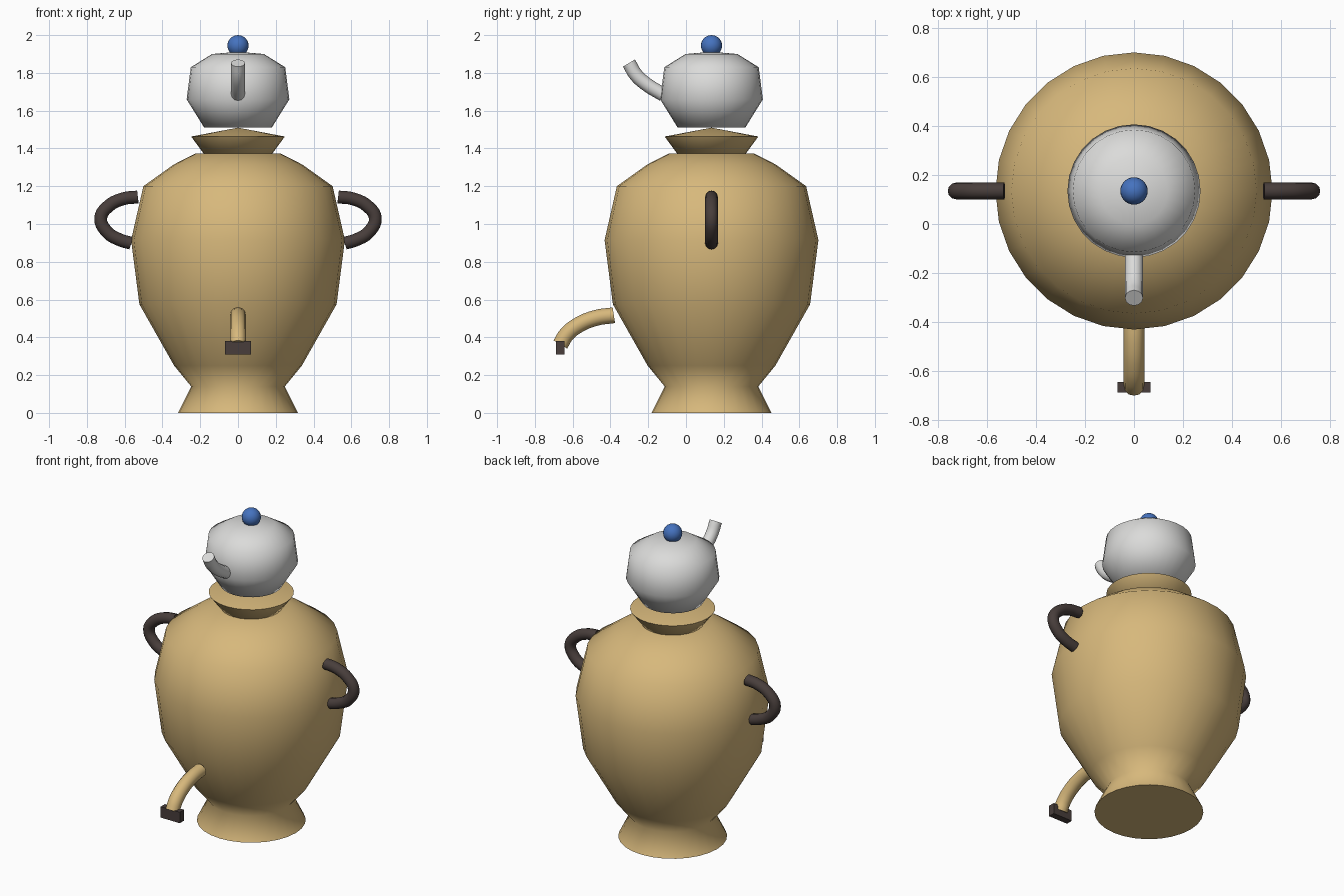
import bpy, bmesh, math

if "Cube" in bpy.data.objects:
    bpy.data.objects.remove(bpy.data.objects["Cube"])

YC = 0.135  # centre axis of the urn in y


def material(name, rgb):
    m = bpy.data.materials.new(name)
    m.diffuse_color = (*rgb, 1)
    m.use_nodes = True
    m.node_tree.nodes["Principled BSDF"].inputs["Base Color"].default_value = m.diffuse_color
    return m


BRASS = material("tan_brass", (0.68, 0.48, 0.20))
SILVER = material("light_grey", (0.71, 0.71, 0.70))
DARK = material("dark_brown", (0.065, 0.048, 0.044))
BLUE = material("blue", (0.06, 0.17, 0.52))


def finish(bm, name, mat, angle=70):
    bmesh.ops.recalc_face_normals(bm, faces=bm.faces)
    me = bpy.data.meshes.new(name)
    bm.to_mesh(me)
    bm.free()
    me.materials.append(mat)
    ob = bpy.data.objects.new(name, me)
    bpy.context.collection.objects.link(ob)
    bpy.ops.object.select_all(action='DESELECT')
    ob.select_set(True)
    bpy.context.view_layer.objects.active = ob
    bpy.ops.object.shade_smooth_by_angle(angle=math.radians(angle))
    return ob


def lathe(name, profile, mat, n=28):
    """Revolve (radius, z) points about the urn axis; radius 0 makes a tip."""
    bm = bmesh.new()
    rings = []
    for r, z in profile:
        if r == 0:
            rings.append([bm.verts.new((0, YC, z))] * n)
        else:
            rings.append([bm.verts.new((r * math.cos(2 * math.pi * i / n),
                                        YC + r * math.sin(2 * math.pi * i / n), z))
                          for i in range(n)])
    for a, b in zip(rings, rings[1:]):
        for i in range(n):
            j = (i + 1) % n
            quad = [a[i], a[j], b[j], b[i]]
            bm.faces.new(list(dict.fromkeys(quad)))
    for ring in (rings[0], rings[-1]):
        if ring[0] is not ring[1]:
            bm.faces.new(ring)
    return finish(bm, name, mat)


def tube(name, pts, radius, mat):
    """Round tube along a smooth path, with closed ends."""
    cu = bpy.data.curves.new(name + "_path", 'CURVE')
    cu.dimensions = '3D'
    cu.bevel_depth = radius
    cu.bevel_resolution = 4
    cu.resolution_u = 5
    cu.use_fill_caps = True
    sp = cu.splines.new('BEZIER')
    sp.bezier_points.add(len(pts) - 1)
    for bp, p in zip(sp.bezier_points, pts):
        bp.co = p
        bp.handle_left_type = bp.handle_right_type = 'AUTO'
    tmp = bpy.data.objects.new(name + "_tmp", cu)
    bpy.context.collection.objects.link(tmp)
    bpy.context.view_layer.update()
    me = bpy.data.meshes.new_from_object(
        tmp.evaluated_get(bpy.context.evaluated_depsgraph_get()))
    bm = bmesh.new()
    bm.from_mesh(me)
    bmesh.ops.remove_doubles(bm, verts=bm.verts, dist=1e-5)
    bpy.data.objects.remove(tmp)
    bpy.data.meshes.remove(me)
    return finish(bm, name, mat, 45)


# Urn body with flared foot, and the collar the teapot sits on
lathe("urn_body", [(0.317, 0), (0.248, 0.14), (0.338, 0.25), (0.522, 0.575),
                   (0.566, 0.915), (0.501, 1.20), (0.34, 1.315), (0.228, 1.372)], BRASS)
lathe("collar", [(0.18, 1.37), (0.248, 1.463), (0, 1.51)], BRASS)

# Teapot
lathe("teapot", [(0.18, 1.512), (0.272, 1.66), (0.25, 1.83), (0.137, 1.90),
                 (0, 1.912)], SILVER)
tube("teapot_spout", [(0, -0.12, 1.685), (0, -0.21, 1.74), (0, -0.265, 1.79),
                      (0, -0.302, 1.852)], 0.037, SILVER)

# Lid knob
bm = bmesh.new()
bmesh.ops.create_uvsphere(bm, u_segments=24, v_segments=14, radius=0.056)
bmesh.ops.translate(bm, verts=bm.verts, vec=(0, YC, 1.944))
finish(bm, "lid_knob", BLUE)

# Tap pipe and its key
tube("tap_pipe", [(0, -0.382, 0.517), (0, -0.48, 0.502), (0, -0.575, 0.462),
                  (0, -0.635, 0.412), (0, -0.665, 0.362)], 0.042, BRASS)
bm = bmesh.new()
bmesh.ops.create_cube(bm, size=1)
bmesh.ops.scale(bm, verts=bm.verts, vec=(0.136, 0.043, 0.07))
bmesh.ops.translate(bm, verts=bm.verts, vec=(0, -0.666, 0.345))
finish(bm, "tap_key", DARK, 30)

# Side handles
for side, s in (("left", -1), ("right", 1)):
    path = [(0.53, 1.143), (0.605, 1.134), (0.685, 1.095), (0.727, 1.03),
            (0.69, 0.955), (0.63, 0.918), (0.565, 0.898)]
    tube(side + "_handle", [(s * x, YC, z) for x, z in path], 0.034, DARK)
